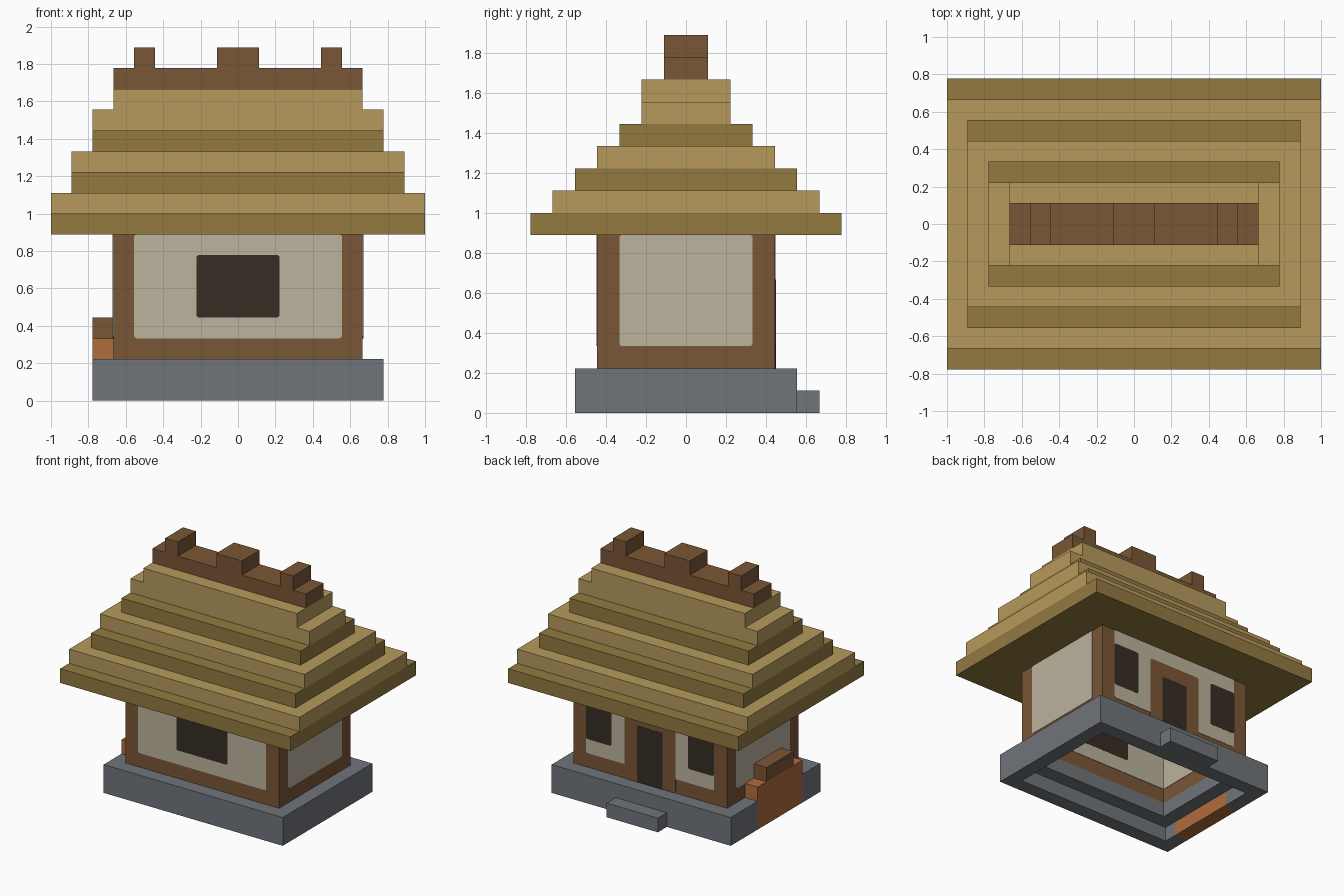
import bpy
import bmesh

if "Cube" in bpy.data.objects:
    bpy.data.objects.remove(bpy.data.objects["Cube"])

U = 1 / 9       # one block
PLATE = 0.006   # thickness of painted plates


def material(name, rgb):
    """Flat material from an 8-bit colour, converted to linear."""
    lin = [((c / 255 + 0.055) / 1.055) ** 2.4 for c in rgb] + [1]
    m = bpy.data.materials.new(name)
    m.use_nodes = True
    m.diffuse_color = lin
    bsdf = m.node_tree.nodes["Principled BSDF"]
    bsdf.inputs["Base Color"].default_value = lin
    bsdf.inputs["Roughness"].default_value = 0.9
    return m


straw_light = material("light straw", (182, 154, 92))
straw_dark = material("dark straw", (147, 122, 64))
wood = material("brown wood", (122, 87, 54))
plaster = material("cream plaster", (188, 179, 158))
opening = material("dark opening", (54, 45, 35))
stone = material("grey stone", (112, 117, 122))
clay = material("orange clay", (176, 108, 62))


def add_box(bm, x, y, z):
    """Add a box from (low, high) spans given in blocks."""
    verts = bmesh.ops.create_cube(bm, size=1)["verts"]
    for v in verts:
        v.co = [(lo + hi) / 2 * U + c * (hi - lo) * U
                for (lo, hi), c in zip((x, y, z), v.co)]


def blocks(name, mat, spans, bevel_axis=None):
    bm = bmesh.new()
    for s in spans:
        add_box(bm, *s)
    if bevel_axis is not None:
        edges = [e for e in bm.edges
                 if abs((e.verts[0].co - e.verts[1].co).normalized()[bevel_axis]) > 0.9]
        bmesh.ops.bevel(bm, geom=edges, offset=0.01, segments=1, affect='EDGES')
    me = bpy.data.meshes.new(name)
    bm.to_mesh(me)
    bm.free()
    me.materials.append(mat)
    ob = bpy.data.objects.new(name, me)
    bpy.context.collection.objects.link(ob)
    return ob


def span(half):
    return (-half, half)


def ring(hx, hy, z):
    """Four one-block-thick walls with the given outer half sizes."""
    return [(span(hx), (-hy, 1 - hy), z), (span(hx), (hy - 1, hy), z),
            ((-hx, 1 - hx), span(hy - 1), z), ((hx - 1, hx), span(hy - 1), z)]


def plate(name, mat, axis, plane, along, z, layer=1, bevel=True):
    """Thin painted plate lying on a wall plane; axis 0 is x, 1 is y."""
    t = PLATE / U * layer / 2
    thick = (plane - t, plane + t)
    spans = (thick, along, z) if axis == 0 else (along, thick, z)
    blocks(name, mat, [spans], axis if bevel else None)


# Stone base: hollow, with a gap for the hearth and a ledge under the walls
full = (0, 2)
base = ring(7, 5, full)
base[2:3] = [((-7, -6), (-4, -3), full), ((-7, -6), (2, 4), full)]
blocks("stone_base", stone, base)
blocks("base_ledge", stone, ring(6, 4, (1, 2)))
blocks("door_step", stone, [(span(2), (5, 6), (0, 1))])

# Hearth on the right side
blocks("hearth", clay, [((-7, -6), (-3, 2), (0, 3))])
blocks("hearth_cap", wood, [((-7, -6), (-2, 1), (3, 4))])

# Timber walls with plaster panels outside and inside
blocks("timber_walls", wood, ring(6, 4, (2, 8)))
for side, place in ((6, "left_outer"), (-6, "right_outer"), (5, "left_inner"), (-5, "right_inner")):
    plate(place + "_panel", plaster, 0, side, span(3), (3, 8))
for side, place in ((-4, "front_outer"), (-3, "front_inner"), (4, "back_outer"), (3, "back_inner")):
    width = 5 if "outer" in place else 4.99
    plate(place + "_panel", plaster, 1, side, span(width), (3, 8))
    if side < 0:
        plate(place + "_window", opening, 1, side, span(2), (4, 7), 1.4)
    else:
        plate(place + "_door_frame", wood, 1, side, span(2), (2, 7), 1.25)
        plate(place + "_door", opening, 1, side, span(1), (2, 6), 1.5, False)
        for lo, hi, hand in ((3, 5, "left"), (-5, -3, "right")):
            plate(f"{place}_{hand}_window", opening, 1, side, (lo, hi), (4, 7), 1.4)

# Stepped thatch: pairs of dark and light tiers
for i in range(3):
    z = 8 + 2 * i
    blocks(f"dark_thatch_{i}", straw_dark, [(span(9 - i), span(7 - 2 * i), (z, z + 1))])
    blocks(f"light_thatch_{i}", straw_light, [(span(9 - i), span(6 - 2 * i), (z + 1, z + 2))])
blocks("top_thatch", straw_light, [(span(6), span(2), (14, 15))])

# Wooden ridge with three raised blocks
blocks("ridge_beam", wood, [(span(6), span(1), (15, 16))])
blocks("ridge_blocks", wood, [(x, span(1), (16, 17)) for x in ((-5, -4), (-1, 1), (4, 5))])
